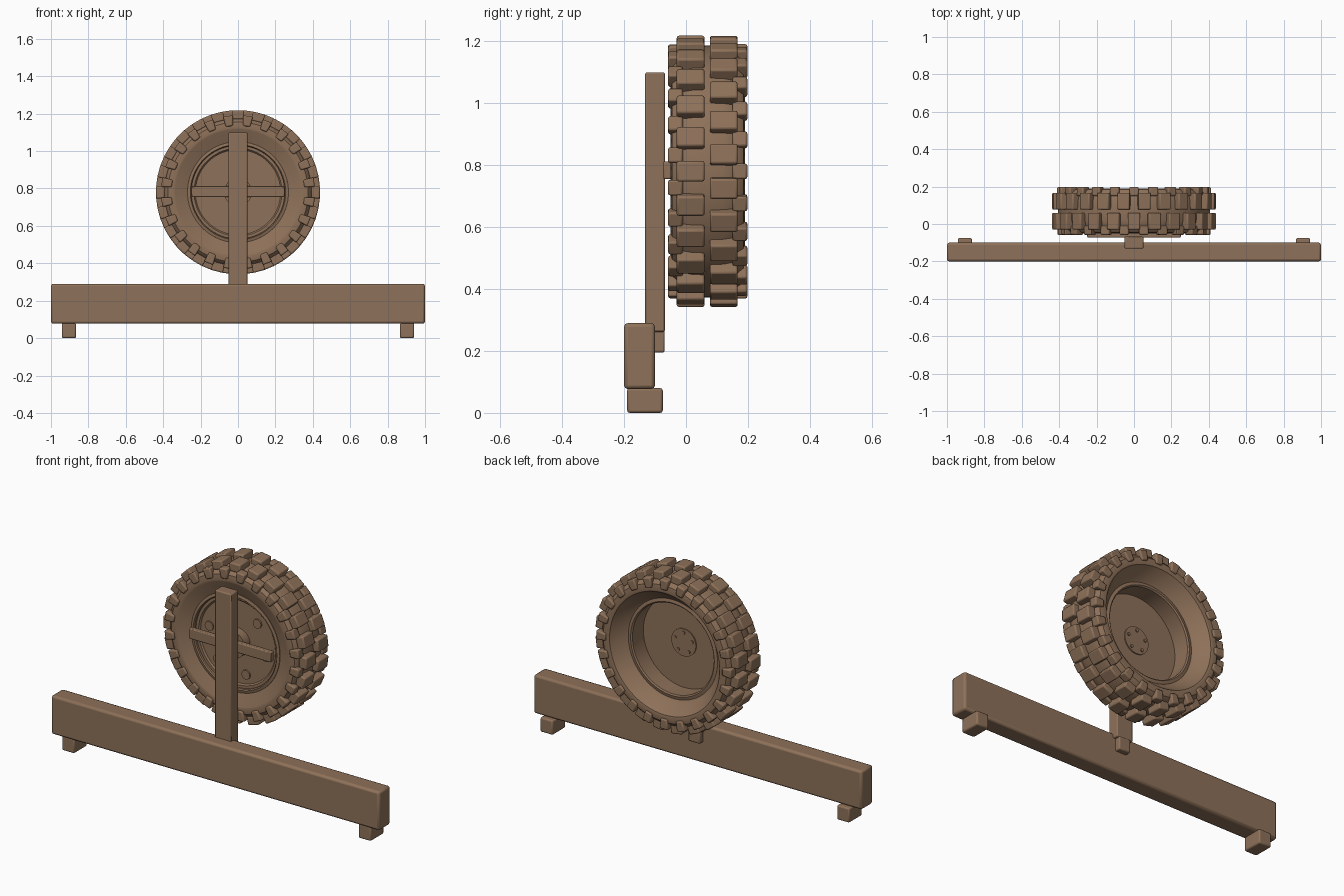
import bpy, bmesh, math
from mathutils import Matrix, Vector

if "Cube" in bpy.data.objects:
    bpy.data.objects.remove(bpy.data.objects["Cube"])

brown = bpy.data.materials.new("brown")
brown.diffuse_color = (0.27, 0.165, 0.1, 1)
brown.use_nodes = True
brown.node_tree.nodes["Principled BSDF"].inputs["Base Color"].default_value = brown.diffuse_color
CZ = 0.78                      # wheel axle height
AXLE = Matrix.Translation((0, 0, CZ))


def finish(name, bm, bevel=0.0, segments=2):
    bmesh.ops.recalc_face_normals(bm, faces=bm.faces)
    mesh = bpy.data.meshes.new(name)
    bm.to_mesh(mesh)
    bm.free()
    mesh.materials.append(brown)
    ob = bpy.data.objects.new(name, mesh)
    bpy.context.collection.objects.link(ob)
    if bevel:
        mod = ob.modifiers.new("bevel", 'BEVEL')
        mod.width, mod.segments = bevel, segments
        mod.limit_method = 'ANGLE'
    bpy.ops.object.select_all(action='DESELECT')
    ob.select_set(True)
    bpy.context.view_layer.objects.active = ob
    bpy.ops.object.shade_smooth_by_angle(angle=math.radians(35))
    return ob


def add_box(bm, lo, hi, matrix=Matrix.Identity(4)):
    lo, hi = Vector(lo), Vector(hi)
    m = matrix @ Matrix.Translation((lo + hi) / 2) @ Matrix.Diagonal((*(hi - lo), 1))
    return bmesh.ops.create_cube(bm, size=1, matrix=m)['verts']


def box(name, lo, hi, bevel=0.008):
    bm = bmesh.new()
    add_box(bm, lo, hi)
    return finish(name, bm, bevel)


def lathe(name, profile, steps=72):
    """Closed (radius, y) profile turned around the axle."""
    bm = bmesh.new()
    rings = []
    for i in range(steps):
        a = 2 * math.pi * i / steps
        rings.append([bm.verts.new((r * math.cos(a), y, CZ + r * math.sin(a)))
                      for r, y in profile])
    n = len(profile)
    for i in range(steps):
        p, q = rings[i], rings[(i + 1) % steps]
        for j in range(n):
            k = (j + 1) % n
            bm.faces.new((p[j], p[k], q[k], q[j]))
    return finish(name, bm)


def cylinders(name, spots, radius, y0, y1, sides=24):
    bm = bmesh.new()
    for x, z in spots:
        m = Matrix.Translation((x, (y0 + y1) / 2, CZ + z)) @ Matrix.Rotation(math.pi / 2, 4, 'X')
        bmesh.ops.create_cone(bm, cap_ends=True, segments=sides, radius1=radius,
                              radius2=radius, depth=y1 - y0, matrix=m)
    return finish(name, bm)


def ring_spots(count, radius, start):
    return [(radius * math.cos(math.radians(start + 360 * i / count)),
             radius * math.sin(math.radians(start + 360 * i / count))) for i in range(count)]


def lugs(name, lo, hi, offset, taper=1.0, count=24):
    """Ring of tread blocks; local x is radial, z is along the rim."""
    bm = bmesh.new()
    mid = (lo[0] + hi[0]) / 2
    for i in range(count):
        rot = Matrix.Rotation(-math.radians(offset + 360 * i / count), 4, 'Y')
        verts = add_box(bm, lo, hi)
        for v in verts:
            if v.co.x < mid:
                v.co.z *= taper
            v.co = AXLE @ rot @ v.co
    return finish(name, bm, 0.007)


# Stand: beam, feet, post and peg
box("beam", (-1, -0.2, 0.077), (1, -0.1, 0.29), 0.012)
for side, x in (("left", -0.904), ("right", 0.904)):
    box(side + "_foot", (x - 0.038, -0.19, 0), (x + 0.038, -0.075, 0.08))
box("post", (-0.05, -0.132, 0.262), (0.05, -0.068, 1.1), 0.006)
box("post_peg", (-0.035, -0.13, 0.195), (0.035, -0.069, 0.27), 0.006)
box("cross_bar", (-0.25, -0.073, 0.755), (0.25, -0.045, 0.812), 0.005)

# Tyre body with flared inner sides
lathe("tyre", [(0.26, -0.015), (0.275, -0.02), (0.335, -0.047), (0.345, -0.05),
               (0.375, -0.045), (0.395, -0.025), (0.405, 0.02), (0.407, 0.07),
               (0.405, 0.12), (0.395, 0.165), (0.375, 0.185), (0.345, 0.19),
               (0.335, 0.187), (0.285, 0.12), (0.265, 0.11)])

# Tread blocks, two staggered rows and two shoulder rows
lugs("front_tread", (0.39, -0.03, -0.033), (0.438, 0.06, 0.033), 0)
lugs("back_tread", (0.39, 0.077, -0.033), (0.438, 0.167, 0.033), 7.5)
lugs("front_shoulder", (0.355, -0.058, -0.026), (0.411, -0.01, 0.026), 7.5, 0.75)
lugs("back_shoulder", (0.355, 0.15, -0.026), (0.411, 0.198, 0.026), 0, 0.75)

# Rim barrel, wheel disc and hub
lathe("rim", [(0.27, -0.022), (0.255, -0.026), (0.25, -0.02), (0.248, 0.112),
              (0.255, 0.118), (0.272, 0.114)])
cylinders("wheel_disc", [(0, 0)], 0.252, 0.0, 0.015, 72)
lathe("disc_ring", [(0.235, -0.008), (0.225, 0.003), (0.25, 0.003), (0.25, -0.008)])
cylinders("hub", [(0, 0)], 0.075, -0.05, 0.01, 36)
cylinders("wheel_bolts", ring_spots(6, 0.177, 47), 0.025, -0.008, 0.006)
cylinders("back_hub_cap", [(0, 0)], 0.075, 0.01, 0.021, 36)
cylinders("hub_bolts", ring_spots(5, 0.055, 90), 0.009, 0.015, 0.026, 12)
